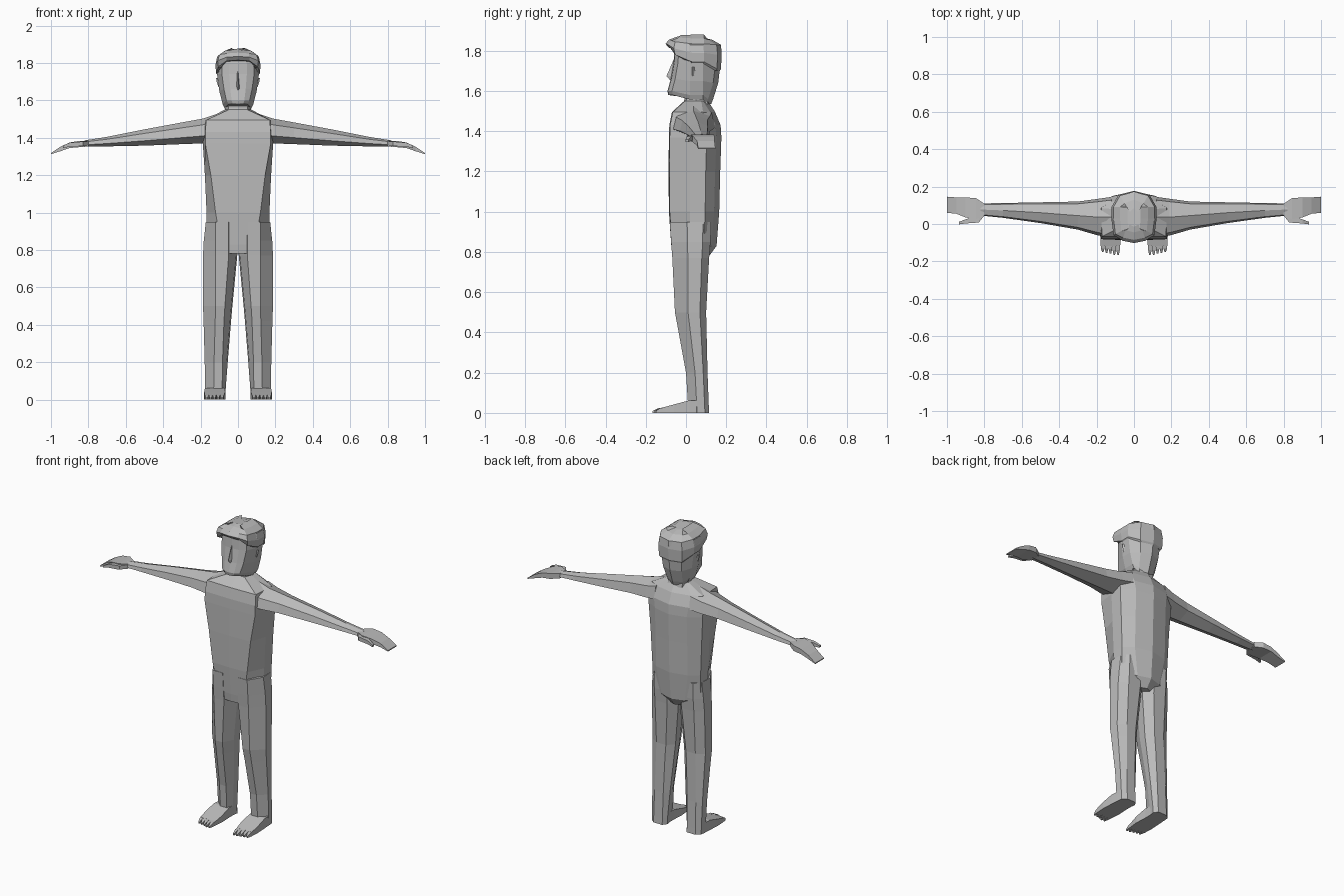
import bpy, bmesh

mat = bpy.data.materials.new("plain grey")
mat.diffuse_color = (0.5, 0.5, 0.5, 1)


def loft(name, rings, mirror=False):
    """Skin a list of equal-length point rings, capping both ends."""
    bm = bmesh.new()
    rows = [[bm.verts.new(p) for p in ring] for ring in rings]
    n = len(rows[0])
    for a, b in zip(rows, rows[1:]):
        for i in range(n):
            j = (i + 1) % n
            bm.faces.new((a[i], a[j], b[j], b[i]))
    bm.faces.new(rows[0][::-1])
    bm.faces.new(rows[-1])
    bmesh.ops.remove_doubles(bm, verts=bm.verts, dist=0.0005)
    if mirror:
        geom = bm.verts[:] + bm.edges[:] + bm.faces[:]
        bmesh.ops.mirror(bm, geom=geom, axis='X', merge_dist=-1)
    bmesh.ops.recalc_face_normals(bm, faces=bm.faces)
    me = bpy.data.meshes.new(name)
    bm.to_mesh(me)
    bm.free()
    me.materials.append(mat)
    ob = bpy.data.objects.new(name, me)
    bpy.context.collection.objects.link(ob)
    return ob


def sym(half):
    """Complete a half ring whose first and last points lie on x = 0."""
    return half + [(-x, y, z) for x, y, z in half[-2:0:-1]]


def box(x0, x1, y0, y1, z0, z1, axis):
    """Rectangular section across the given axis."""
    if axis == 'x':
        return [(x0, y0, z0), (x0, y1, z0), (x0, y1, z1), (x0, y0, z1)]
    return [(x0, y0, z0), (x1, y0, z0), (x1, y0, z1), (x0, y0, z1)]


# Torso: z, front y, back y, front panel half width, side half width, back half width
torso = []
for z, yf, yb, xf, xs, xb in [
        (0.78, -.068, .115, .05, .10, .06), (0.83, -.073, .152, .09, .165, .08),
        (1.00, -.085, .165, .12, .168, .11), (1.20, -.087, .170, .145, .177, .11),
        (1.37, -.085, .176, .175, .188, .11), (1.43, -.083, .172, .175, .188, .12),
        (1.495, -.070, .145, .17, .175, .12), (1.55, -.010, .110, .05, .072, .06)]:
    w = yb - yf
    torso.append(sym([(0, yf, z), (xf, yf + .004, z), (xs, yf + .42 * w, z),
                      (xs, yf + .72 * w, z), (xb, yb - .025, z), (0, yb, z)]))
loft("torso", torso)

# Arms: x, front y, back y, bottom z, top z
arm = []
for x, yf, yb, zb, zt in [
        (.12, -.070, .145, 1.375, 1.525), (.19, -.062, .135, 1.370, 1.502),
        (.30, -.030, .120, 1.366, 1.482), (.50, .005, .116, 1.358, 1.445),
        (.70, .033, .112, 1.354, 1.405), (.82, .045, .110, 1.352, 1.386)]:
    w, h, m = yb - yf, zt - zb, (yf + yb) / 2
    arm.append([(x, yf, zb + .3 * h), (x, yf + .08 * w, zb + .75 * h), (x, m, zt),
                (x, yb - .08 * w, zb + .8 * h), (x, yb, zb + .3 * h), (x, m, zb)])
loft("arms", arm, True)

# Hands and thumbs: x, y range, z range
loft("hands", [box(x, 0, a, b, c, d, 'x') for x, a, b, c, d in [
    (.80, .048, .108, 1.355, 1.384), (.845, .025, .138, 1.350, 1.384),
    (.90, .035, .142, 1.345, 1.375), (.95, .055, .142, 1.328, 1.352),
    (1.0, .060, .146, 1.312, 1.318)]], True)
loft("thumbs", [box(x, 0, a, b, c, d, 'x') for x, a, b, c, d in [
    (.80, .045, .075, 1.358, 1.380), (.83, .008, .050, 1.356, 1.380),
    (.90, .003, .025, 1.352, 1.374), (.935, -.002, .012, 1.346, 1.358)]], True)

# Legs: z, inner x, outer x, front panel x range, front y, back y
leg = []
for z, xi, xo, f0, f1, yf, yb in [
        (0.95, .010, .172, .05, .12, -.081, .125), (0.85, .004, .183, .05, .12, -.074, .122),
        (0.77, .004, .187, .05, .12, -.068, .115), (0.50, .030, .187, .07, .12, -.055, .100),
        (0.42, .037, .184, .075, .122, -.040, .102), (0.20, .055, .178, .083, .128, .000, .107),
        (0.04, .067, .175, .085, .13, .010, .113), (0.0, .067, .175, .085, .13, .010, .115)]:
    w = yb - yf
    leg.append([(f0, yf, z), (f1, yf, z), (xo, yf + .42 * w, z), (xo - .004, yf + .8 * w, z),
                (f1 + .015, yb, z), (f0, yb, z), (xi, yf + .75 * w, z), (xi + .006, yf + .42 * w, z)])
loft("legs", leg, True)

# Feet with five toes each
loft("feet", [box(a, b, y, 0, 0, h, 'y') for y, a, b, h in [
    (.075, .072, .172, .06), (.015, .072, .177, .062),
    (-.06, .068, .181, .042), (-.118, .074, .178, .026)]], True)
for i in range(5):
    x, tip = .085 + .0205 * i, -.166 + .004 * i * (i > 1)
    loft("toes_%d" % (i + 1), [box(x - r, x + r, y, 0, 0, h, 'y') for y, r, h in [
        (-.105, .0100, .028), ((tip - .11) / 2, .0095, .023), (tip, .004, .010)]], True)

# Neck
loft("neck", [sym([(0, a, z), (.05, a + .01, z), (.07, .05, z), (.05, b - .01, z), (0, b, z)])
              for z, a, b in [(1.50, -.02, .125), (1.56, -.008, .115), (1.64, -.01, .11)]])

# Head: front z, back z, front y, back y, face half width, side half width
head = []
for zf, zb, yf, yb, xf, xs in [
        (1.580, 1.535, -.088, .125, .050, .072), (1.600, 1.560, -.092, .135, .062, .082),
        (1.66, 1.64, -.076, .160, .075, .100), (1.74, 1.74, -.062, .172, .086, .112),
        (1.80, 1.80, -.058, .176, .085, .119), (1.83, 1.83, -.050, .174, .075, .112),
        (1.86, 1.855, -.040, .130, .050, .075)]:
    zm = (zf + zb) / 2
    head.append(sym([(0, yf, zf), (xf * .55, yf + .004, zf), (xf, yf + .022, zf),
                     (xs, .02, zm), (xs, .085, zm), (xs * .65, yb - .025, zb), (0, yb, zb)]))
loft("head", head)

# Hair: swept cap with an overhanging fringe
hair = []
for zf, zs, zb, yf, yb, xf, xs in [
        (1.810, 1.735, 1.70, -.045, .168, .060, .108), (1.815, 1.745, 1.71, -.085, .174, .062, .117),
        (1.835, 1.79, 1.78, -.102, .177, .060, .121), (1.855, 1.835, 1.83, -.085, .172, .058, .110),
        (1.870, 1.862, 1.855, -.045, .130, .045, .075), (1.877, 1.880, 1.866, -.015, .085, .025, .035)]:
    hair.append(sym([(0, yf, zf), (xf, yf + .012, zf - .004), (xs * .9, yf * .4 - .02, (zf + zs) / 2),
                     (xs, .03, zs), (xs, .09, zs), (xs * .68, yb - .02, zb), (0, yb, zb)]))
loft("hair", hair)

# Nose: wedge widening downward
loft("nose", [[(-w, -.055, z), (0, y, z), (w, -.055, z)] for z, w, y in [
    (1.755, .006, -.062), (1.675, .013, -.097), (1.655, .016, -.080)]])

# Ears: small slanted tabs
loft("ears", [[(.098, .025, z), (x, .035, z), (.098, .055, z)] for z, x in [
    (1.675, .106), (1.70, .114), (1.72, .117)]], True)
